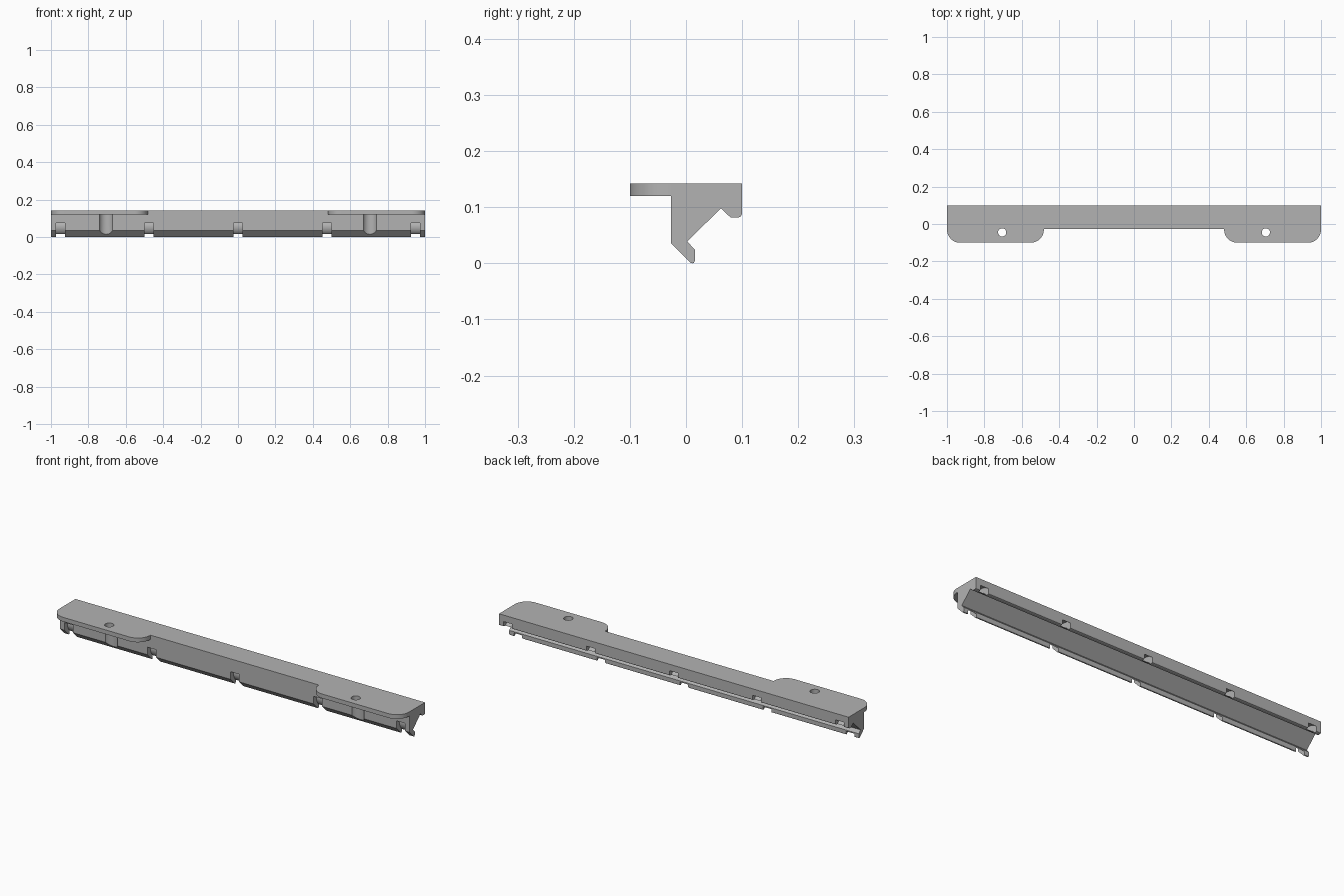
import bpy, bmesh
from math import cos, sin, radians

if "Cube" in bpy.data.objects:
    bpy.data.objects.remove(bpy.data.objects["Cube"])

grey = bpy.data.materials.new("light grey plastic")
grey.use_nodes = True
COLOUR = (0.45, 0.45, 0.45, 1)
grey.diffuse_color = COLOUR
grey.node_tree.nodes["Principled BSDF"].inputs["Base Color"].default_value = COLOUR

TOP = 0.142


def arc(cx, cy, r, start, end, steps=12):
    angles = [radians(start + (end - start) * i / steps) for i in range(steps + 1)]
    return [(cx + r * cos(a), cy + r * sin(a)) for a in angles]


def prism(name, outline, low, high, along="x"):
    """Extrude an outline: (y, z) points along x, or (x, y) points along z."""
    place = (lambda p, t: (t, *p)) if along == "x" else (lambda p, t: (*p, t))
    bm = bmesh.new()
    face = bm.faces.new([bm.verts.new(place(p, low)) for p in outline])
    new = bmesh.ops.extrude_face_region(bm, geom=[face])["geom"]
    shift = [b - a for a, b in zip(place((0, 0), low), place((0, 0), high))]
    bmesh.ops.translate(bm, vec=shift, verts=[v for v in new if isinstance(v, bmesh.types.BMVert)])
    bmesh.ops.recalc_face_normals(bm, faces=bm.faces)
    mesh = bpy.data.meshes.new(name)
    bm.to_mesh(mesh)
    bm.free()
    mesh.materials.append(grey)
    obj = bpy.data.objects.new(name, mesh)
    bpy.context.collection.objects.link(obj)
    return obj


def combine(target, tool, operation):
    bpy.context.view_layer.objects.active = target
    mod = target.modifiers.new(operation.lower(), "BOOLEAN")
    mod.operation, mod.solver, mod.object = operation, "EXACT", tool
    bpy.ops.object.modifier_apply(modifier=mod.name)
    bpy.data.objects.remove(tool)


# Long rail with a slanted seat between two lips
profile = [(-0.027, TOP), (0.1, TOP), (0.1, 0.088), (0.098, 0.084), (0.094, 0.082),
           (0.079, 0.082), (0.0625, 0.098), (0.002, 0.039), (0.016, 0.024),
           (0.016, 0.005), (0.014, 0.001), (0.011, 0), (0.008, 0.001), (-0.027, 0.036)]
rail = prism("mounting_rail", profile, -1, 1)

# Rounded mounting tabs, with screw holes and driver clearance below
for side in (-1, 1):
    outline = ([(0.482, 0.0)] + arc(0.552, -0.03, 0.07, 180, 270)
               + arc(0.93, -0.03, 0.07, 270, 360) + [(1, 0.0)])
    tab = prism("tab", [(side * x, y) for x, y in outline], 0.12, TOP, "z")
    combine(rail, tab, "UNION")
    for radius, low, high in ((0.022, 0.1, 0.2), (0.039, -0.05, 0.12)):
        hole = prism("hole", arc(side * 0.705, -0.045, radius, 0, 350, 35), low, high, "z")
        combine(rail, hole, "DIFFERENCE")

# Curved tie channels running behind the seat
channel = arc(0.046, 0.055, 0.076, -30, 300, 40) + arc(0.046, 0.055, 0.048, 300, -30, 40)
for x in (-0.95, -0.475, 0, 0.475, 0.95):
    combine(rail, prism("tie_channel", channel, x - 0.024, x + 0.024), "DIFFERENCE")

# Smooth curved walls, keep edges crisp
bpy.ops.object.select_all(action="DESELECT")
rail.select_set(True)
bpy.context.view_layer.objects.active = rail
bpy.ops.object.shade_smooth_by_angle(angle=radians(25))
